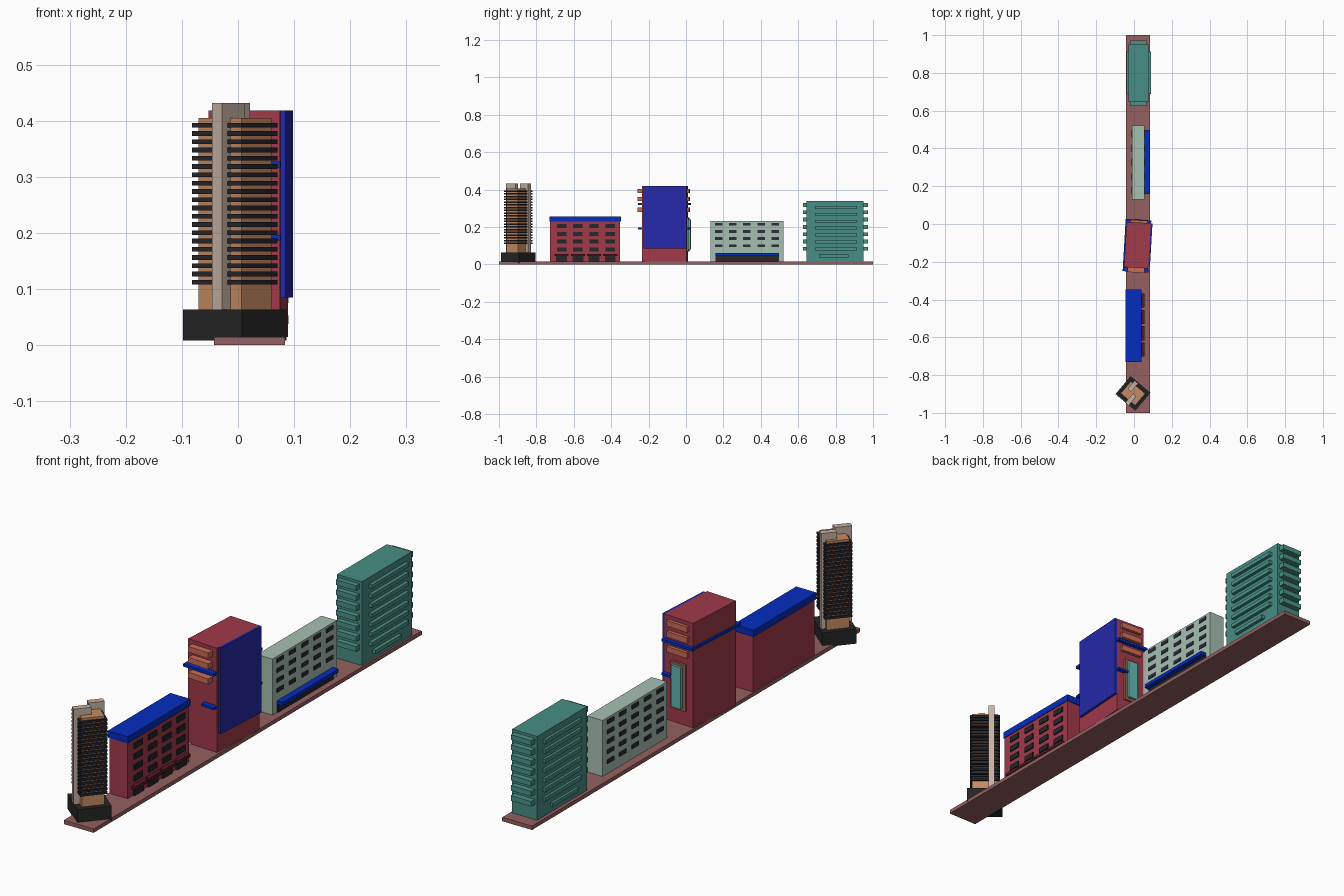
import bpy, bmesh, math
from mathutils import Matrix

if "Cube" in bpy.data.objects:
    bpy.data.objects.remove(bpy.data.objects["Cube"])

mats = {}


def mat(hexcol):
    if hexcol not in mats:
        m = bpy.data.materials.new("paint_" + hexcol)
        rgb = [(int(hexcol[i:i + 2], 16) / 255) ** 2.2 for i in (0, 2, 4)]
        m.diffuse_color = (*rgb, 1)
        m.use_nodes = True
        m.node_tree.nodes["Principled BSDF"].inputs["Base Color"].default_value = m.diffuse_color
        mats[hexcol] = m
    return mats[hexcol]


def boxes(name, parts, color, loc=(0, 0), rot=0):
    """One object made of boxes, each (x0, x1, y0, y1, z0, z1) in a local frame."""
    bm = bmesh.new()
    for x0, x1, y0, y1, z0, z1 in parts:
        m = Matrix.Translation(((x0 + x1) / 2, (y0 + y1) / 2, (z0 + z1) / 2))
        bmesh.ops.create_cube(bm, size=1, matrix=m @ Matrix.Diagonal((x1 - x0, y1 - y0, z1 - z0, 1)))
    me = bpy.data.meshes.new(name)
    bm.to_mesh(me)
    bm.free()
    me.materials.append(mat(color))
    ob = bpy.data.objects.new(name, me)
    ob.location = (*loc, 0)
    ob.rotation_euler.z = math.radians(rot)
    bpy.context.collection.objects.link(ob)
    return ob


def grid(x0, x1, ys, zs, w, h):
    """Boxes spread over y centres and z centres."""
    return [(x0, x1, y - w / 2, y + w / 2, z - h / 2, z + h / 2) for y in ys for z in zs]


def spread(a, b, n):
    return [a + (b - a) * i / (n - 1) for i in range(n)]


G = 0.015
RED, BLUE, DARK, ORANGE = "A03C4B", "0C30BE", "2A2A30", "CB6C58"

# street slab
boxes("street_base", [(-0.043, 0.084, -1, 1, 0, G)], "946060")

# dark tower, turned on its podium
T = dict(loc=(-0.0055, -0.897), rot=-40)
boxes("tower_podium", [(-0.0685, 0.0685, -0.062, 0.062, 0.008, 0.064)], "2A2A2A", **T)
boxes("tower_core", [(-0.05, 0.05, -0.0415, 0.0415, 0.064, 0.405)], "C48A62", **T)
boxes("tower_floor_slabs", [(-0.058, 0.058, -0.0495, 0.0495, z - 0.0042, z + 0.0042)
                            for z in spread(0.112, 0.392, 20)], DARK, **T)
boxes("tower_fins", [(0, 0.024, -0.064, 0, 0.064, 0.432),
                     (-0.037, -0.013, 0, 0.058, 0.064, 0.432)], "C4B0A2", **T)

# red block with blue roof
boxes("low_block_walls", [(-0.04, 0.038, -0.727, -0.352, G, 0.232)], RED)
boxes("low_block_roof", [(-0.045, 0.041, -0.73, -0.348, 0.23, 0.256)], BLUE)
cols = spread(-0.665, -0.405, 4)
boxes("low_block_windows", grid(0.03, 0.043, cols, spread(0.08, 0.205, 4), 0.05, 0.021), DARK)
boxes("low_block_awnings", grid(0.03, 0.055, cols, [0.05], 0.075, 0.012), "571F29")
boxes("low_block_doors", grid(0.03, 0.045, cols, [0.03], 0.058, 0.03), DARK)

# tall red block, slightly turned
C = dict(loc=(0.018, -0.112), rot=-3.4)
boxes("tall_block_walls", [(-0.064, 0.064, -0.12, 0.12, G, 0.418)], RED, **C)
boxes("side_panel", [(0.064, 0.073, -0.11, 0.12, 0.085, 0.418)], "2A2DA8", **C)
bal = []
for z in (0.392, 0.35, 0.292):
    bal += [(-0.045, 0.045, -0.145, -0.12, z - 0.011, z + 0.011),
            (-0.045, 0.045, 0.12, 0.132, z - 0.011, z + 0.011)]
boxes("tall_block_balconies", bal, ORANGE, **C)
boxes("tall_block_blue_ledges", [
    (-0.07, 0.066, -0.142, -0.12, 0.317, 0.327),
    (-0.07, 0.066, 0.12, 0.135, 0.317, 0.327),
    (-0.07, -0.06, -0.142, 0.135, 0.317, 0.327),
    (0.01, 0.066, -0.142, -0.12, 0.187, 0.196),
    (0.01, 0.066, 0.12, 0.135, 0.187, 0.196)], BLUE, **C)
boxes("rear_bay_frame", [(-0.035, 0.03, 0.12, 0.128, 0.07, 0.25)], "9A6255", **C)
boxes("rear_bay_glass", [(-0.022, 0.02, 0.12, 0.138, 0.08, 0.24)], "62B5AE", **C)

# pale green block
boxes("pale_block_walls", [(-0.01, 0.056, 0.13, 0.522, G, 0.231)], "A5BFB0")
cols = spread(0.175, 0.477, 5)
boxes("pale_block_windows", grid(0.05, 0.059, cols, spread(0.1, 0.215, 4), 0.04, 0.015)
      + grid(-0.014, -0.005, cols, spread(0.062, 0.215, 5), 0.04, 0.015), "33303C")
boxes("pale_block_awning", [(0.05, 0.081, 0.158, 0.497, 0.046, 0.06)], BLUE)
boxes("pale_block_shopfront", [(0.05, 0.06, 0.158, 0.497, G, 0.046)], DARK)

# teal block with balconies on all sides
boxes("teal_block_walls", [(-0.03, 0.077, 0.645, 0.95, G, 0.338)], "488C82")
rows = spread(0.083, 0.318, 7)
boxes("teal_end_balconies", [(-0.02, 0.067, y0, y1, z - 0.01, z + 0.01)
                             for z in rows for y0, y1 in ((0.625, 0.645), (0.95, 0.972))], "4C9186")
ledge = []
for x0, x1 in ((-0.04, -0.03), (0.077, 0.09)):
    ledge += grid(x0, x1, [0.802], spread(0.083, 0.305, 7), 0.225, 0.015)
    ledge += grid(x0, x1, [0.79], [0.045], 0.16, 0.015)
boxes("teal_side_ledges", ledge, "4C9186")
